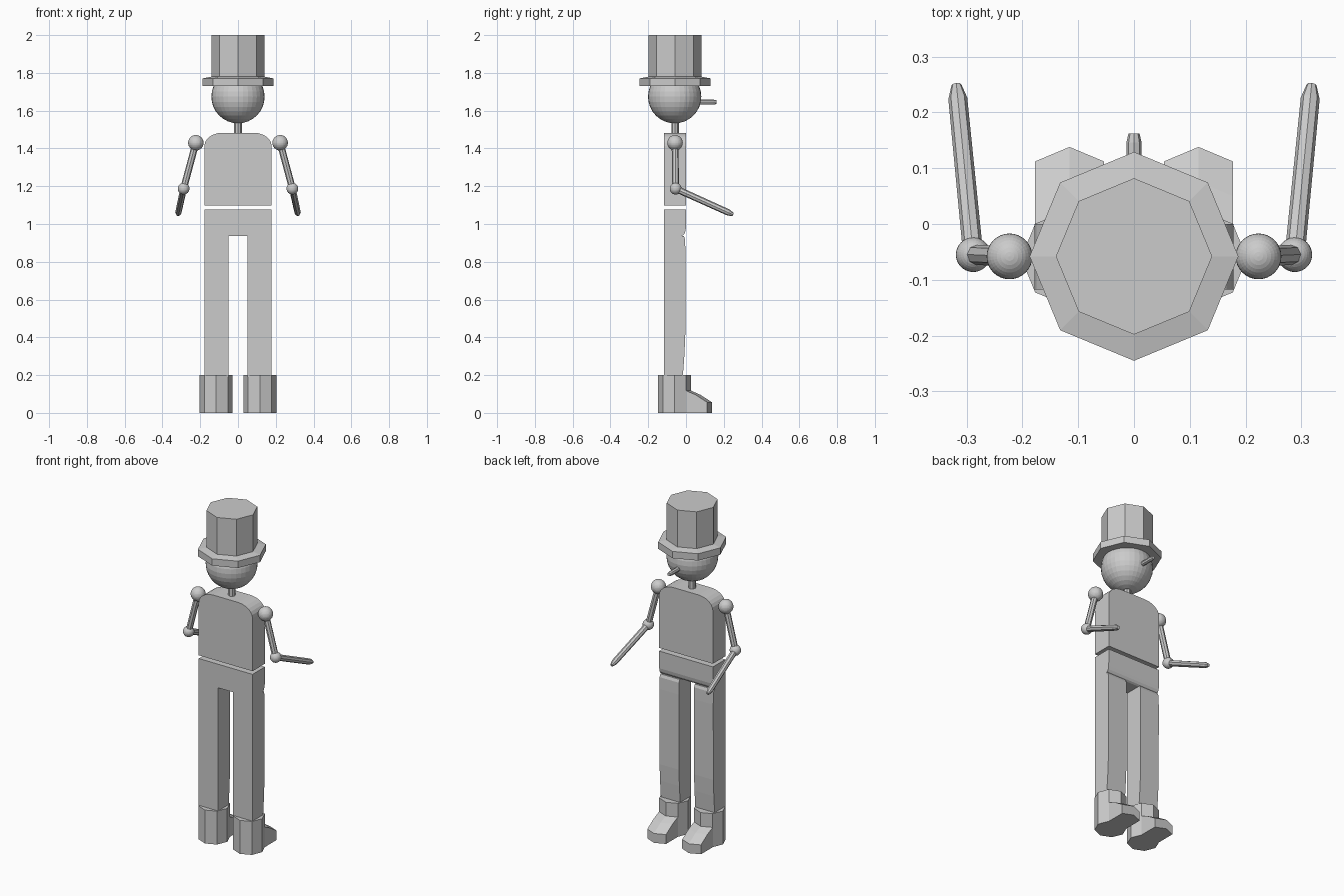
import bpy, bmesh, math
from mathutils import Vector

if "Cube" in bpy.data.objects:
    bpy.data.objects.remove(bpy.data.objects["Cube"])

CY = -0.058  # depth of the body's centre line


def make(name, verts, faces):
    me = bpy.data.meshes.new(name)
    me.from_pydata(verts, [], faces)
    bm = bmesh.new()
    bm.from_mesh(me)
    bmesh.ops.recalc_face_normals(bm, faces=bm.faces)
    bm.to_mesh(me)
    bm.free()
    ob = bpy.data.objects.new(name, me)
    bpy.context.collection.objects.link(ob)
    return ob


def loft(name, rings):
    """Skin a list of equal-length rings and cap both ends."""
    n = len(rings[0])
    verts = [tuple(p) for r in rings for p in r]
    faces = [(k * n + i, k * n + (i + 1) % n, (k + 1) * n + (i + 1) % n, (k + 1) * n + i)
             for k in range(len(rings) - 1) for i in range(n)]
    last = (len(rings) - 1) * n
    faces += [tuple(range(n)), tuple(range(last, last + n))]
    return make(name, verts, faces)


def rod(name, a, b, stations, sides=8):
    """Faceted rod from a to b; stations are (distance fraction, radius)."""
    a, b = Vector(a), Vector(b)
    q = (b - a).to_track_quat('Z', 'Y')
    rings = []
    for t, r in stations:
        c = a.lerp(b, t)
        rings.append([c + q @ Vector((r * math.cos(i * math.tau / sides),
                                      r * math.sin(i * math.tau / sides), 0))
                      for i in range(sides)])
    return loft(name, rings)


def ball(name, c, r, seg=32, rings=16):
    bpy.ops.mesh.primitive_uv_sphere_add(segments=seg, ring_count=rings, radius=r, location=c)
    bpy.context.object.name = name


def slab_x(name, profile, x0, x1):
    """Side profile (y, z) extruded across x."""
    return loft(name, [[(x, y, z) for y, z in profile] for x in (x0, x1)])


# hat: octagonal crown on a slightly sloped brim
rod("hat_crown", (0, CY, 1.76), (0, CY, 2.0), [(0, 0.14), (1, 0.14)])
rod("hat_brim", (0, CY, 1.73), (0, CY, 1.78),
    [(0, 0.187), (0.82, 0.187), (1, 0.14)])

# head, nose, neck
ball("head", (0, CY - 0.002, 1.674), 0.141)
rod("nose", (0, 0.03, 1.645), (0, 0.162, 1.645), [(0, 0.0135), (0.88, 0.0135), (1, 0.01)])
rod("neck", (0, CY, 1.47), (0, CY, 1.56), [(0, 0.02), (1, 0.02)])

# torso with rounded shoulders
arc = [(0.083 + 0.095 * math.cos(math.radians(a)), 1.413 + 0.07 * math.sin(math.radians(a)))
       for a in range(0, 91, 15)]
outline = [(0.178, 1.097)] + arc
outline += [(-x, z) for x, z in reversed(outline)]
loft("torso", [[(x, y, z) for x, z in outline] for y in (-0.117, 0.0)])

# hips with rounded lower rear edge
slab_x("hips", [(-0.117, 0.937), (-0.117, 1.078), (0, 1.078), (-0.001, 0.975),
                (-0.005, 0.955), (-0.012, 0.943), (-0.022, 0.937)], -0.178, 0.178)

for side, s in (("left", -1), ("right", 1)):
    # leg
    slab_x(side + "_leg", [(-0.117, 0.19), (-0.117, 0.937), (-0.012, 0.937), (-0.005, 0.92),
                           (-0.003, 0.85), (-0.004, 0.4), (-0.009, 0.3), (-0.017, 0.19)],
           s * 0.05, s * 0.178)

    # boot shaft and wedge toe
    bx = s * 0.1155
    rod(side + "_boot", (bx, -0.061, 0), (bx, -0.061, 0.2), [(0, 0.087), (1, 0.087)])
    loft(side + "_boot_toe",
         [[(bx - 0.062, y, 0), (bx, y + 0.026, 0), (bx + 0.062, y, 0),
           (bx + 0.062, y, z), (bx, y + 0.026, z), (bx - 0.062, y, z)]
          for y, z in ((0.0, 0.118), (0.05, 0.096), (0.112, 0.056))])

    # jointed arm, forearm reaching forward
    shoulder = (s * 0.223, CY, 1.43)
    elbow = (s * 0.288, CY + 0.003, 1.187)
    hand = (s * 0.318, 0.249, 1.05)
    ball(side + "_shoulder", shoulder, 0.041)
    ball(side + "_elbow", elbow, 0.031)
    rod(side + "_upper_arm", shoulder, elbow, [(0, 0.018), (1, 0.018)])
    rod(side + "_forearm", elbow, hand, [(0, 0.018), (0.92, 0.017), (1, 0.009)])
